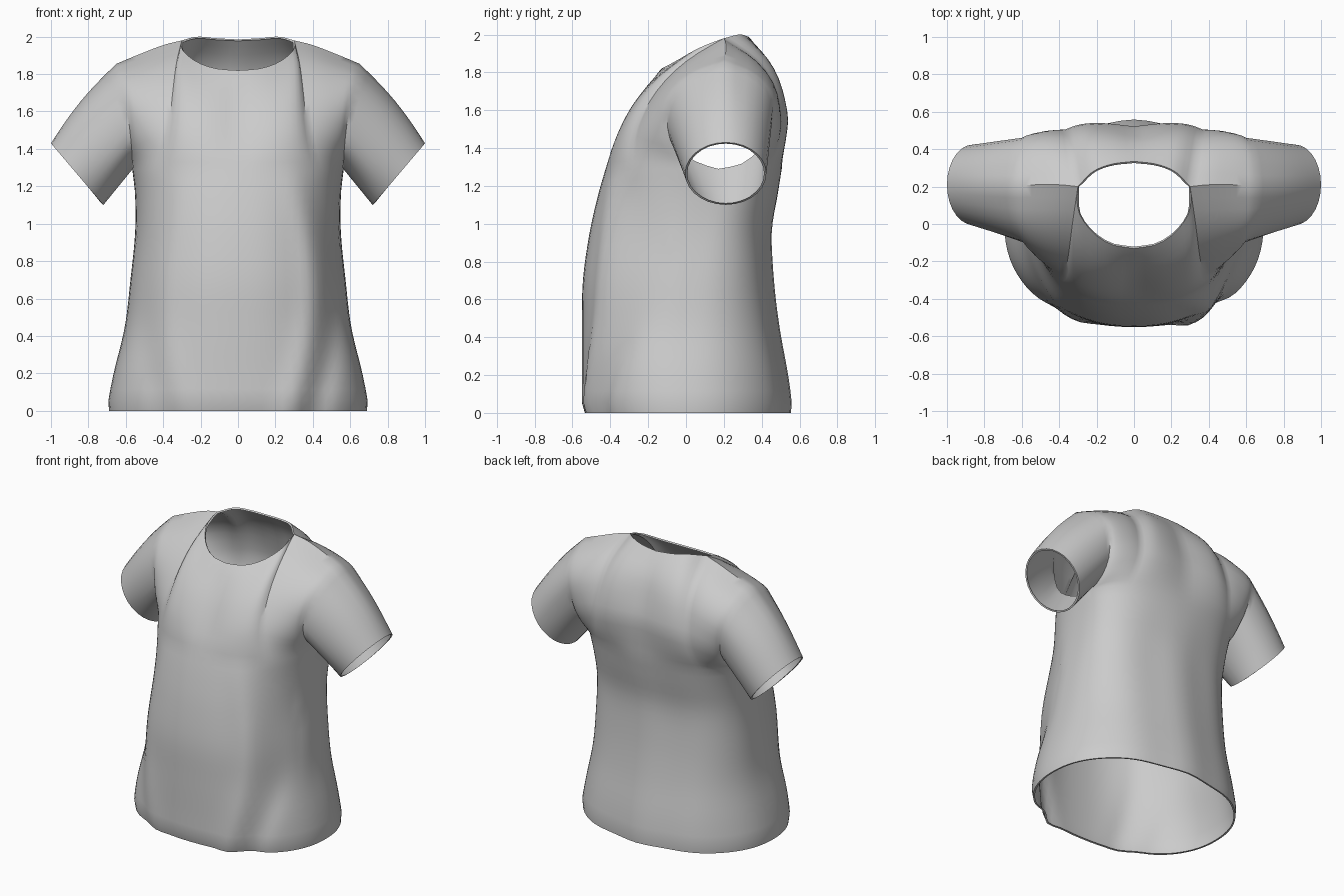
import bpy, bmesh, math
from mathutils import Vector

if "Cube" in bpy.data.objects:
    bpy.data.objects.remove(bpy.data.objects["Cube"])

NECK, SHOULDER, HOLE, ROWS, CUFF = 10, 10, 14, 22, 10
COLS = NECK + SHOULDER


def curve(pts, n):
    """Smooth curve through pts, resampled to n even steps."""
    p = [Vector(q) for q in pts]
    p = [p[0] * 2 - p[1]] + p + [p[-1] * 2 - p[-2]]
    dense = []
    for i in range(1, len(p) - 2):
        a, b, c, d = p[i - 1:i + 3]
        for k in range(20):
            t = k / 20
            dense.append((b * 2 + (c - a) * t + (a * 2 - b * 5 + c * 4 - d) * t * t
                          + (b * 3 - a - c * 3 + d) * t ** 3) * 0.5)
    dense.append(p[-2])
    dist = [0]
    for a, b in zip(dense, dense[1:]):
        dist.append(dist[-1] + (b - a).length)
    out, j = [], 0
    for i in range(n + 1):
        target = dist[-1] * i / n
        while j < len(dist) - 2 and dist[j + 1] < target:
            j += 1
        f = (target - dist[j]) / (dist[j + 1] - dist[j])
        out.append(dense[j] + (dense[j + 1] - dense[j]) * f)
    return out


def half_ring(row, back):
    """Quarter of a rounded body section, centre line to side seam."""
    z, a, yf, yb, cy = row
    depth = (yb if back else yf) - cy
    e = 2 / (2.2 + 0.3 * z / 1.29)
    pts = []
    for i in range(COLS + 1):
        t = math.pi / 2 * i / COLS
        pts.append(Vector((a * math.sin(t) ** e,
                           cy + depth * max(math.cos(t), 0) ** e if i < COLS else cy, z)))
    return pts


# Body profile rows: height, half width, front y, back y, side seam y
body = curve([(0, .69, -.535, .545, 0), (.04, .695, -.55, .55, 0), (.2, .665, -.55, .53, 0),
              (.45, .605, -.55, .485, .03), (.7, .575, -.545, .455, .06),
              (.95, .55, -.51, .445, .10), (1.15, .55, -.465, .48, .14),
              (1.29, .565, -.425, .505, .17)], ROWS)

# Neckline, shoulder, armhole and centre lines
shoulder = curve([(.30, .2, 1.98), (.4, .21, 1.955), (.53, .21, 1.905), (.65, .2, 1.855)], SHOULDER)
neck_f = curve([(0, -.13, 1.82), (.12, -.11, 1.83), (.22, -.045, 1.865), (.29, .05, 1.92),
                (.305, .13, 1.955), (.30, .2, 1.98)], NECK)
neck_b = curve([(0, .335, 1.985), (.12, .32, 1.992), (.22, .28, 2.0), (.30, .2, 1.98)], NECK)
hole_f = curve([(.565, .17, 1.29), (.565, .05, 1.33), (.57, -.07, 1.42), (.585, -.10, 1.55),
                (.61, -.07, 1.68), (.635, .03, 1.79), (.65, .2, 1.855)], HOLE)
hole_b = curve([(.565, .17, 1.29), (.56, .30, 1.32), (.565, .41, 1.42), (.585, .455, 1.55),
                (.61, .45, 1.68), (.635, .36, 1.79), (.65, .2, 1.855)], HOLE)
mid_f = curve([(0, -.425, 1.29), (0, -.385, 1.4), (0, -.28, 1.6), (0, -.155, 1.79),
               (0, -.13, 1.82)], HOLE)
mid_b = curve([(0, .505, 1.29), (0, .52, 1.5), (0, .515, 1.6), (0, .455, 1.8), (0, .40, 1.9),
               (0, .335, 1.985)], HOLE)


def yoke(mid, hole, bottom, top):
    """Patch spanning the four border curves."""
    rows = []
    for j in range(HOLE + 1):
        v, row = j / HOLE, []
        for i in range(COLS + 1):
            u = i / COLS
            corner = ((bottom[0] * (1 - u) + bottom[-1] * u) * (1 - v)
                      + (top[0] * (1 - u) + top[-1] * u) * v)
            row.append(mid[j] * (1 - u) + hole[j] * u
                       + bottom[i] * (1 - v) + top[i] * v - corner)
        rows.append(row)
    return rows


bm = bmesh.new()


def fold(p, side):
    """Soft drape folds running down the front and back."""
    q = Vector((p.x * side, p.y, p.z))
    fade = max(0, min(1, (1.35 - p.z) / .5))
    if p.y < -.1:
        line = .33 + .12 * math.sin(math.pi * min(1, p.z / 1.3))
        w = .03 if side > 0 else .012
        q.y -= fade * w * (math.exp(-((p.x - line + .05) / .07) ** 2)
                           - math.exp(-((p.x - line - .08) / .07) ** 2))
    elif p.y > .25:
        q.y += fade * .01 * math.cos(p.x * 14) * (1 - p.x / .7)
    return q


def add_grid(rows, side):
    vs = [[bm.verts.new(fold(p, side)) for p in r] for r in rows]
    for a, b in zip(vs, vs[1:]):
        for i in range(len(a) - 1):
            bm.faces.new((a[i], a[i + 1], b[i + 1], b[i]))


# Front and back panels
for back, mid, hole, neck in ((False, mid_f, hole_f, neck_f), (True, mid_b, hole_b, neck_b)):
    lower = [half_ring(r, back) for r in body]
    upper = yoke(mid, hole, lower[-1], neck + shoulder[1:])
    for side in (1, -1):
        add_grid(lower + upper[1:], side)

# Sleeves from armhole to cuff
armhole = hole_f + hole_b[-2::-1]
centre, half = Vector((.86, .21, 1.265)), Vector((.14, 0, .165))
cuff = []
for k in range(len(armhole)):
    t = math.pi * k / HOLE
    cuff.append(centre - half * math.cos(t) + Vector((0, -.215 * math.sin(t), 0)))
sleeve = []
for r in range(CUFF + 1):
    t = r / CUFF
    puff = .02 * math.sin(math.pi * t)
    sleeve.append([a.lerp(c, t) + Vector((.76, 0, .65)) * puff * max(0, -math.cos(math.pi * k / HOLE))
                   for k, (a, c) in enumerate(zip(armhole, cuff))])
for side in (1, -1):
    add_grid(sleeve, side)

# Sew seams and orient the cloth outward
bmesh.ops.remove_doubles(bm, verts=bm.verts, dist=.0015)
bmesh.ops.recalc_face_normals(bm, faces=bm.faces)
bm.faces.ensure_lookup_table()
front = min(bm.faces, key=lambda f: f.calc_center_median().y)
if front.normal.y > 0:
    bmesh.ops.reverse_faces(bm, faces=bm.faces)
bm.normal_update()

# Turned-in edge at neck, cuffs and hem
edges = [e for e in bm.edges if e.is_boundary]
normals = {tuple(v.co): v.normal.copy() for e in edges for v in e.verts}
lip = bmesh.ops.extrude_edge_only(bm, edges=edges)
for v in [g for g in lip["geom"] if isinstance(g, bmesh.types.BMVert)]:
    v.co -= normals[tuple(v.co)] * .012
    v.co.z = max(v.co.z, 0)
bmesh.ops.recalc_face_normals(bm, faces=bm.faces)

mesh = bpy.data.meshes.new("t_shirt")
bm.to_mesh(mesh)
bm.free()
shirt = bpy.data.objects.new("t_shirt", mesh)
bpy.context.collection.objects.link(shirt)
bpy.context.view_layer.objects.active = shirt
shirt.select_set(True)
bpy.ops.object.shade_smooth_by_angle(angle=math.radians(40))
